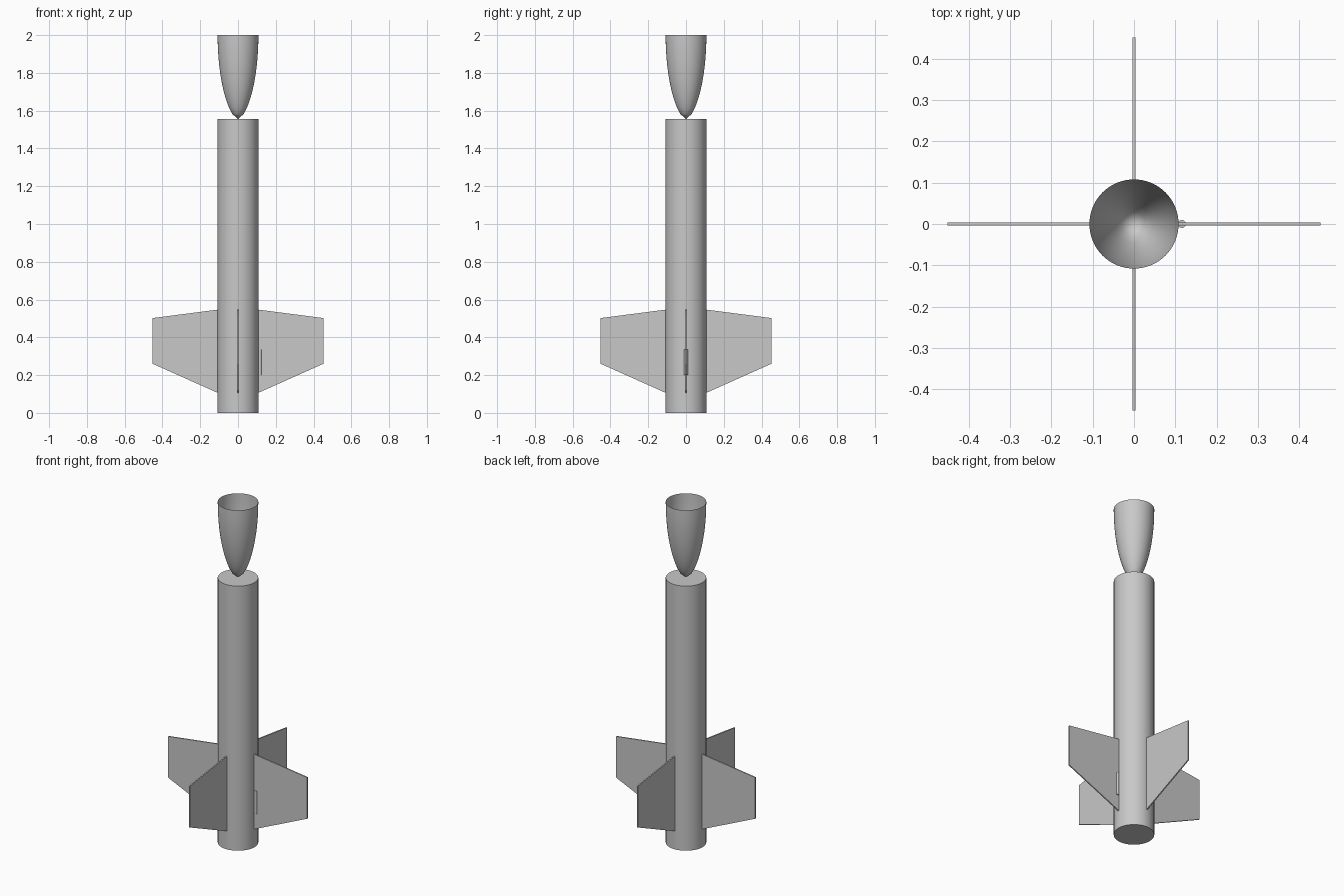
import bpy
import bmesh
from math import cos, sin, pi, radians
from mathutils import Matrix

cube = bpy.data.objects.get("Cube")
if cube:
    bpy.data.objects.remove(cube, do_unlink=True)

RADIUS = 0.108
BODY_TOP = 1.555
SIDES = 64

grey = bpy.data.materials.new("light grey")
grey.use_nodes = True
grey.diffuse_color = (0.58, 0.58, 0.58, 1)
grey.node_tree.nodes["Principled BSDF"].inputs["Base Color"].default_value = grey.diffuse_color


def finish(name, bm, smooth=None):
    mesh = bpy.data.meshes.new(name)
    bm.to_mesh(mesh)
    bm.free()
    mesh.materials.append(grey)
    obj = bpy.data.objects.new(name, mesh)
    bpy.context.collection.objects.link(obj)
    if smooth:
        bpy.ops.object.select_all(action='DESELECT')
        obj.select_set(True)
        bpy.context.view_layer.objects.active = obj
        bpy.ops.object.shade_smooth_by_angle(angle=radians(smooth))
    return obj


def cylinder(name, radius, bottom, top, x=0, sides=SIDES):
    bm = bmesh.new()
    bmesh.ops.create_cone(bm, cap_ends=True, segments=sides, radius1=radius,
                          radius2=radius, depth=top - bottom,
                          matrix=Matrix.Translation((x, 0, (top + bottom) / 2)))
    return finish(name, bm, 30)


# Body tube, closed at both ends
cylinder("body_tube", RADIUS, 0, BODY_TOP)

# Upside-down nose cone: a rounded open shell standing on its tip
bm = bmesh.new()
steps = 16
length = 2 - BODY_TOP
tip = bm.verts.new((0, 0, BODY_TOP))
previous = None
for i in range(1, steps + 1):
    t = i / steps
    r = RADIUS * (1 - (1 - t) ** 2) ** 0.6
    ring = [bm.verts.new((r * cos(2 * pi * k / SIDES), r * sin(2 * pi * k / SIDES),
                          BODY_TOP + length * t)) for k in range(SIDES)]
    for k in range(SIDES):
        n = (k + 1) % SIDES
        if previous:
            bm.faces.new((previous[k], previous[n], ring[n], ring[k]))
        else:
            bm.faces.new((tip, ring[n], ring[k]))
    previous = ring
finish("nose_cone", bm, 20)

# Four tapered fins around the tail
outline = [(RADIUS - 0.003, 0.105), (0.452, 0.26), (0.452, 0.502), (RADIUS - 0.003, 0.547)]
thickness = 0.007
for i, side in enumerate(("left", "back", "right", "front")):
    bm = bmesh.new()
    face = bm.faces.new([bm.verts.new((x, -thickness / 2, z)) for x, z in outline])
    new = bmesh.ops.extrude_face_region(bm, geom=[face])["geom"]
    moved = [v for v in new if isinstance(v, bmesh.types.BMVert)]
    bmesh.ops.translate(bm, verts=moved, vec=(0, thickness, 0))
    bmesh.ops.recalc_face_normals(bm, faces=bm.faces)
    bmesh.ops.rotate(bm, verts=bm.verts, matrix=Matrix.Rotation(i * pi / 2, 3, 'Z'))
    finish("fin_" + side, bm)

# Small guide lug at the root of the left fin
cylinder("guide_lug", 0.0095, 0.2, 0.335, x=0.116, sides=24)
